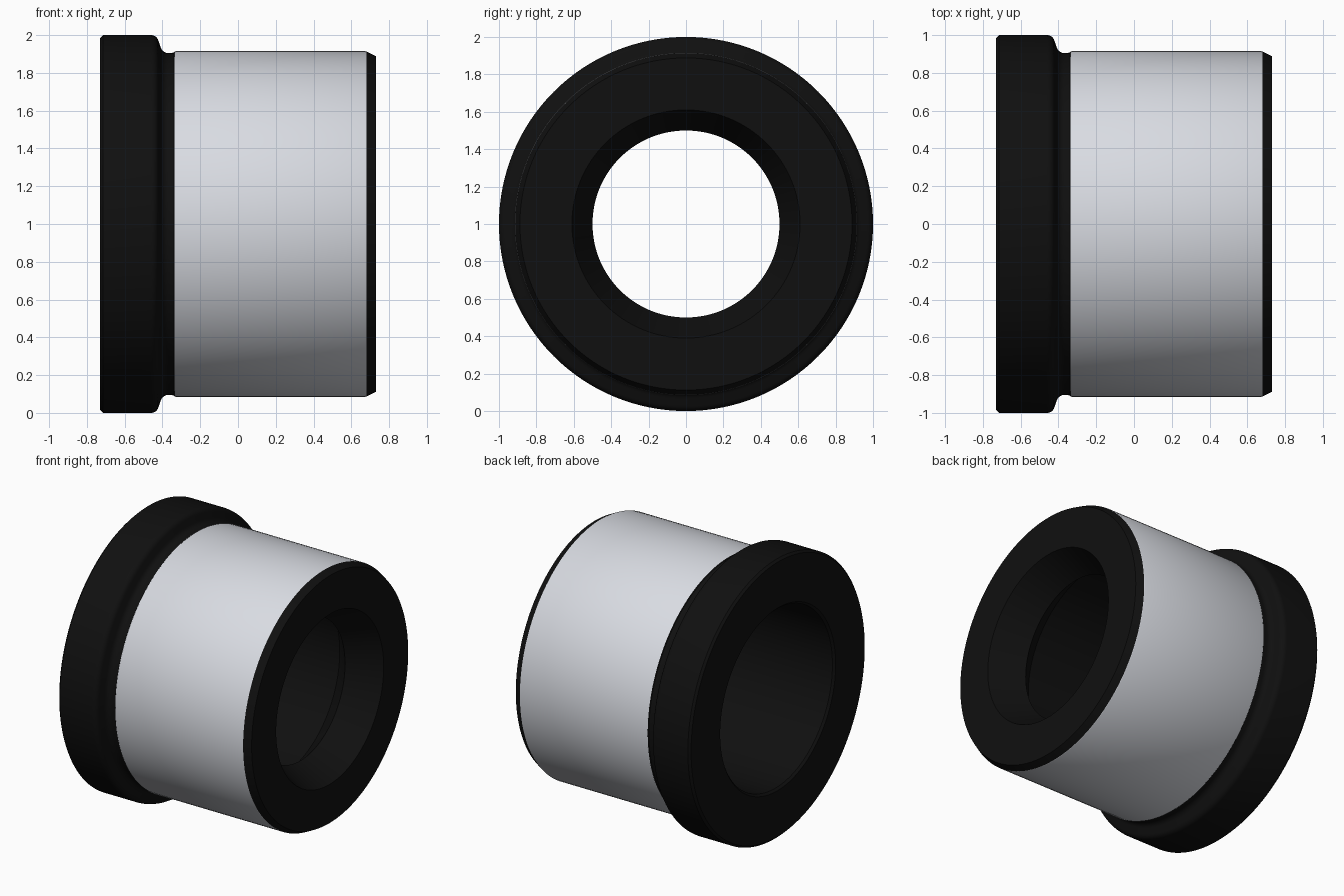
import bpy, bmesh, math

if "Cube" in bpy.data.objects:
    bpy.data.objects.remove(bpy.data.objects["Cube"])

SIDES = 128
AXIS_Z = 1.0


def arc(cx, cr, rad, a0, a1, n=6):
    """Points of a fillet in the (x, radius) plane."""
    angles = [math.radians(a0 + (a1 - a0) * i / n) for i in range(n + 1)]
    return [(cx + rad * math.cos(a), cr + rad * math.sin(a)) for a in angles]


def revolve(name, profile, color):
    """Spin an (x, radius) profile around the horizontal x axis."""
    bm = bmesh.new()
    rings = []
    for i in range(SIDES):
        a = 2 * math.pi * i / SIDES
        rings.append([bm.verts.new((x, r * math.cos(a), AXIS_Z + r * math.sin(a)))
                      for x, r in profile])
    for i in range(SIDES):
        p, q = rings[i], rings[(i + 1) % SIDES]
        for j in range(len(profile) - 1):
            bm.faces.new((p[j], p[j + 1], q[j + 1], q[j]))
    mesh = bpy.data.meshes.new(name)
    bm.to_mesh(mesh)
    bm.free()
    obj = bpy.data.objects.new(name, mesh)
    bpy.context.collection.objects.link(obj)
    mat = bpy.data.materials.new(name + "_finish")
    mat.diffuse_color = color
    mat.use_nodes = True
    mat.node_tree.nodes["Principled BSDF"].inputs["Base Color"].default_value = mat.diffuse_color
    mesh.materials.append(mat)
    bpy.ops.object.select_all(action='DESELECT')
    obj.select_set(True)
    bpy.context.view_layer.objects.active = obj
    bpy.ops.object.shade_smooth_by_angle(angle=math.radians(25))
    return obj


# Flanged body: neck groove, flange, wide bore, throat, conical mouth, end chamfer
body = [(-0.335, 0.913), (-0.34, 0.907)]
body += arc(-0.37, 0.945, 0.04, 270, 195)          # relief groove at the neck
body += arc(-0.46, 0.96, 0.04, 15, 90)             # rounded flange shoulder
body += [(-0.715, 1.0), (-0.73, 0.985),            # flange rim and chamfer
         (-0.73, 0.655), (-0.715, 0.64),           # wide bore from the flange end
         (0.36, 0.64), (0.50, 0.50),               # bore narrows to the throat
         (0.73, 0.61), (0.73, 0.888), (0.68, 0.913)]
revolve("flanged_body", body, (0.005, 0.005, 0.005, 1.0))

# Grey ground sleeve surface closing the body
revolve("sleeve", [(0.68, 0.913), (0.675, 0.915), (-0.33, 0.915), (-0.335, 0.913)],
        (0.69, 0.71, 0.76, 1.0))
